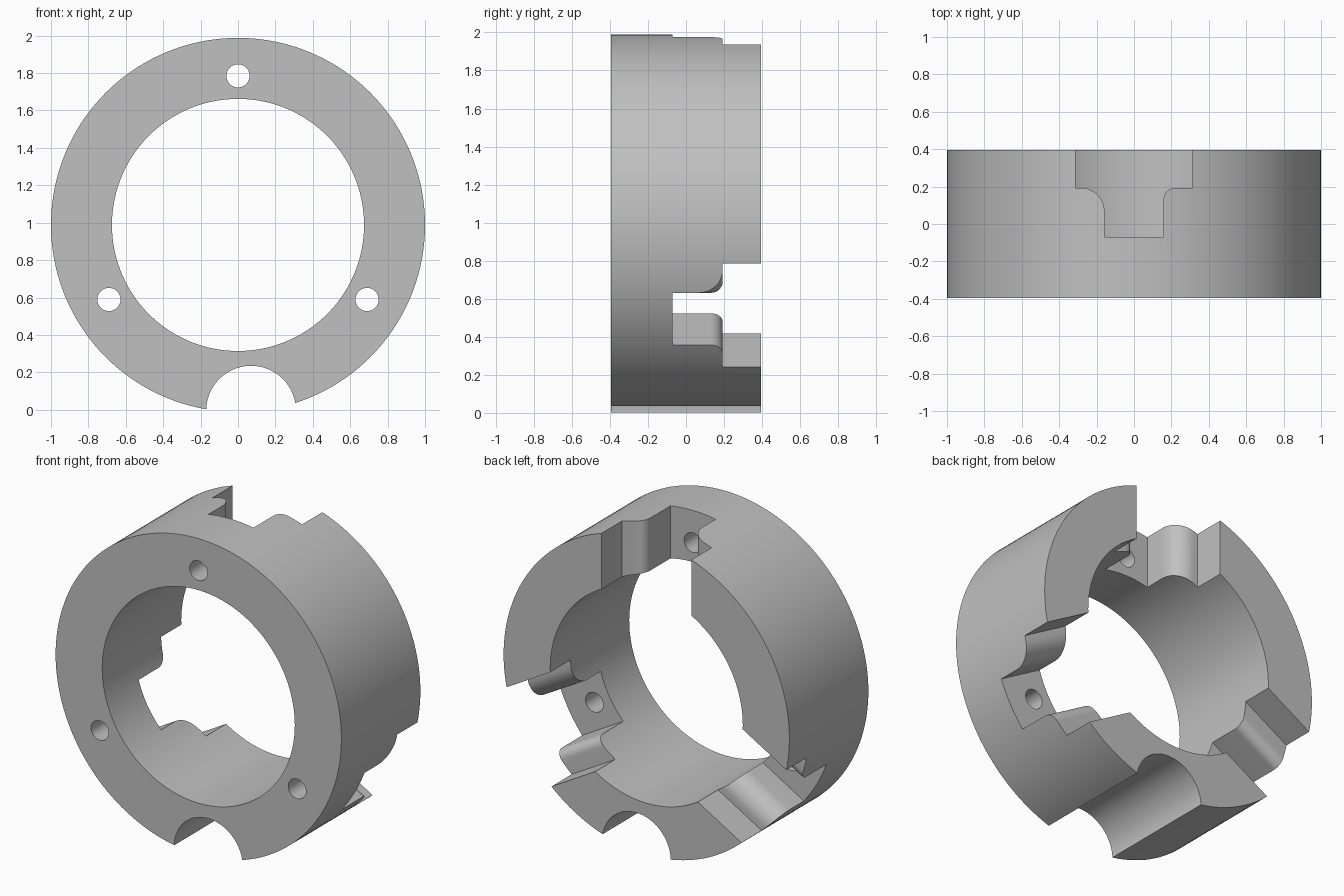
import bpy, bmesh
from math import sin, cos, pi, radians
from mathutils import Matrix, Vector

if "Cube" in bpy.data.objects:
    bpy.data.objects.remove(bpy.data.objects["Cube"], do_unlink=True)

AXIS_Z = 0.988      # height of the ring's axis
HALF = 0.395        # half of the ring's depth
OUTER, BORE = 1.0, 0.674
FLOOR, STEP = -0.07, 0.193   # slot floor and shoulder, along y
ANGLES = (90, 210, 330)

grey = bpy.data.materials.new("satin grey")
grey.use_nodes = True
colour = (0.53, 0.53, 0.53, 1)
grey.diffuse_color = colour
grey.node_tree.nodes["Principled BSDF"].inputs["Base Color"].default_value = colour


def arc(cx, cy, r, start, end, steps):
    angles = [radians(start + (end - start) * i / steps) for i in range(steps + 1)]
    return [(cx + r * cos(a), cy + r * sin(a)) for a in angles]


def prism(name, outline, low, high, place):
    """Extrude a 2D outline from low to high; place maps (a, b, height) to 3D."""
    bm = bmesh.new()
    face = bm.faces.new([bm.verts.new(place(a, b, low)) for a, b in outline])
    shift = place(0, 0, high) - place(0, 0, low)
    new = bmesh.ops.extrude_face_region(bm, geom=[face], use_keep_orig=True)
    moved = [v for v in new["geom"] if isinstance(v, bmesh.types.BMVert)]
    bmesh.ops.translate(bm, vec=shift, verts=moved)
    bmesh.ops.recalc_face_normals(bm, faces=bm.faces)
    mesh = bpy.data.meshes.new(name)
    bm.to_mesh(mesh)
    bm.free()
    mesh.materials.append(grey)
    obj = bpy.data.objects.new(name, mesh)
    bpy.context.collection.objects.link(obj)
    return obj


def along_y(a, b, h):
    return Vector((a, h, b + AXIS_Z))


def cylinder(name, x, z, r, steps, depth=HALF + 0.1):
    return prism(name, arc(x, z, r, 0, 360, steps)[:-1], -depth, depth, along_y)


ring = cylinder("ring_body", 0, 0, OUTER, 144, HALF)

# Bore and the round channel along the underside
cutters = [cylinder("bore_cutter", 0, 0, BORE, 120),
           cylinder("channel_cutter", 0.07, -0.005 - AXIS_Z, 0.24, 64)]

# Stepped slot outline: wide at the back, narrow inside, unequal rounded shoulders
NARROW, WIDE, BIG, SMALL = 0.158, 0.314, 0.125, 0.062
back = HALF + 0.1
slot = [(-NARROW, FLOOR), (NARROW, FLOOR)]
slot += arc(NARROW + SMALL, STEP - SMALL, SMALL, 180, 90, 10)
slot += [(WIDE, STEP), (WIDE, back), (-WIDE, back), (-WIDE, STEP)]
slot += arc(-NARROW - BIG, STEP - BIG, BIG, 90, 0, 12)

# Three radial slots, each with a bolt hole through its floor
for angle in ANGLES:
    turn = Matrix.Rotation(radians(90 - angle), 3, 'Y')

    def radial(u, y, h, turn=turn):
        return turn @ Vector((u, y, h)) + Vector((0, 0, AXIS_Z))

    cutters.append(prism("slot_cutter", slot, 0.4, 1.2, radial))
    a = radians(angle)
    cutters.append(cylinder("hole_cutter", 0.797 * cos(a), 0.797 * sin(a), 0.062, 32))

for cutter in cutters:
    cutter.hide_render = True
    mod = ring.modifiers.new(cutter.name, 'BOOLEAN')
    mod.operation = 'DIFFERENCE'
    mod.solver = 'EXACT'
    mod.object = cutter

# Bake the cuts and drop the cutters
bpy.context.view_layer.update()
graph = bpy.context.evaluated_depsgraph_get()
final = bpy.data.meshes.new_from_object(ring.evaluated_get(graph))
ring.modifiers.clear()
ring.data = final
for cutter in cutters:
    bpy.data.objects.remove(cutter, do_unlink=True)

# Smooth curved walls, crisp edges
bpy.ops.object.select_all(action='DESELECT')
ring.select_set(True)
bpy.context.view_layer.objects.active = ring
bpy.ops.object.shade_smooth_by_angle(angle=radians(25))
